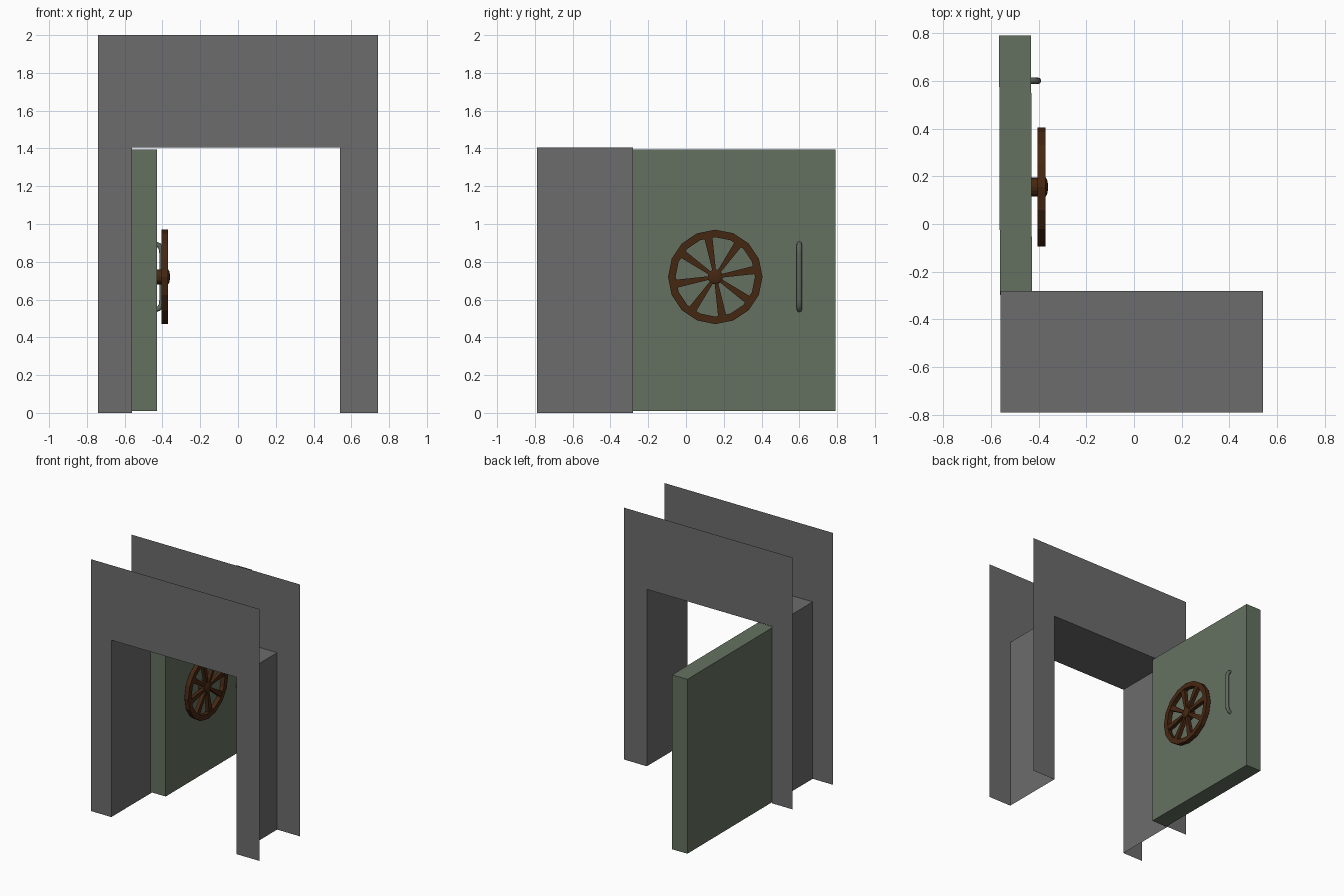
import bpy, bmesh, math
from mathutils import Matrix, Vector

if "Cube" in bpy.data.objects:
    bpy.data.objects.remove(bpy.data.objects["Cube"])


def material(name, rgb):
    m = bpy.data.materials.new(name)
    m.diffuse_color = (*rgb, 1)
    m.use_nodes = True
    m.node_tree.nodes["Principled BSDF"].inputs["Base Color"].default_value = m.diffuse_color
    return m


GREY = material("frame grey", (0.15, 0.15, 0.15))
GREEN = material("door green", (0.128, 0.165, 0.118))
BROWN = material("wheel brown", (0.06, 0.02, 0.006))
METAL = material("handle grey green", (0.115, 0.135, 0.11))


def make(name, bm, mat, fix=True):
    if fix:
        bmesh.ops.recalc_face_normals(bm, faces=bm.faces)
    me = bpy.data.meshes.new(name)
    bm.to_mesh(me)
    bm.free()
    me.materials.append(mat)
    ob = bpy.data.objects.new(name, me)
    bpy.context.collection.objects.link(ob)
    return ob


# Door frame: two thin U-shaped plates joined by the lining of the opening
Y0, Y1 = -0.79, -0.28
OUT = [(-0.74, 0), (-0.74, 2), (0.74, 2), (0.74, 0)]
INN = [(-0.56, 0), (-0.56, 1.405), (0.54, 1.405), (0.54, 0)]
bm = bmesh.new()
rings = []
for y in (Y0, Y1):
    o = [bm.verts.new((x, y, z)) for x, z in OUT]
    n = [bm.verts.new((x, y, z)) for x, z in INN]
    rings.append(n)
    for i in range(3):
        bm.faces.new((o[i], o[i + 1], n[i + 1], n[i]))
for i in range(3):
    bm.faces.new((rings[0][i], rings[0][i + 1], rings[1][i + 1], rings[1][i]))
make("door_frame", bm, GREY)

# Door slab, swung open a hair past square
bm = bmesh.new()
bmesh.ops.create_cube(bm, size=1, matrix=Matrix.LocRotScale(
    Vector((-0.4965, 0.247, 0.7025)), Matrix.Rotation(math.radians(0.2), 3, 'Z'),
    Vector((0.134, 1.087, 1.385))))
make("door", bm, GREEN)

# Wheel: everything is turned about the x axis through this centre
CY, CZ = 0.155, 0.72


def point(x, r, a):
    return (x, CY + r * math.cos(a), CZ + r * math.sin(a))


def lathe(name, profile, sides, closed):
    """Spin (x, radius) points around the wheel axis."""
    bm = bmesh.new()
    loops = [[bm.verts.new(point(x, r, 2 * math.pi * k / sides)) for k in range(sides)]
             for x, r in profile]
    for j in range(len(loops) if closed else len(loops) - 1):
        a, b = loops[j], loops[(j + 1) % len(loops)]
        for k in range(sides):
            m = (k + 1) % sides
            bm.faces.new((a[k], a[m], b[m], b[k]))
    if not closed:
        bm.faces.new(loops[0])
        bm.faces.new(loops[-1])
    return make(name, bm, BROWN)


XA, XB = -0.405, -0.37
lathe("wheel_rim", [(XA, 0.21), (XA, 0.25), (XB, 0.25), (XB, 0.21)], 16, True)
lathe("wheel_hub", [(-0.432, 0.04), (-0.37, 0.04), (-0.364, 0.03), (-0.361, 0.015)], 16, False)

# Eight spokes that widen toward the rim
bm = bmesh.new()
for k in range(8):
    a = math.radians(10 + 45 * k)
    sides = []
    for x in (XA + 0.003, XB - 0.003):
        quad = []
        for r, w in ((0.03, -0.009), (0.215, -0.022), (0.215, 0.022), (0.03, 0.009)):
            quad.append(bm.verts.new((x, CY + r * math.cos(a) - w * math.sin(a),
                                      CZ + r * math.sin(a) + w * math.cos(a))))
        sides.append(quad)
        bm.faces.new(quad)
    for i in range(4):
        j = (i + 1) % 4
        bm.faces.new((sides[0][i], sides[0][j], sides[1][j], sides[1][i]))
make("wheel_spokes", bm, BROWN)

# Pull handle: a round bar bent back into the door at both ends
path = [(-0.437, 0.545), (-0.418, 0.553), (-0.406, 0.572), (-0.403, 0.6)]
path += [(x, 1.44 - z) for x, z in reversed(path)]
SIDES, RAD = 10, 0.014
bm = bmesh.new()
loops = []
for i, (x, z) in enumerate(path):
    p, q = path[max(i - 1, 0)], path[min(i + 1, len(path) - 1)]
    t = Vector((q[0] - p[0], 0, q[1] - p[1])).normalized()
    side = Vector((0, 1, 0))
    up = t.cross(side)
    loops.append([bm.verts.new(Vector((x, 0.6, z)) + RAD * (
        math.cos(2 * math.pi * k / SIDES) * side + math.sin(2 * math.pi * k / SIDES) * up))
        for k in range(SIDES)])
for a, b in zip(loops, loops[1:]):
    for k in range(SIDES):
        m = (k + 1) % SIDES
        bm.faces.new((a[k], a[m], b[m], b[k]))
bm.faces.new(loops[0])
bm.faces.new(loops[-1])
handle = make("door_handle", bm, METAL)
bpy.context.view_layer.objects.active = handle
handle.select_set(True)
bpy.ops.object.shade_smooth_by_angle(angle=math.radians(40))
